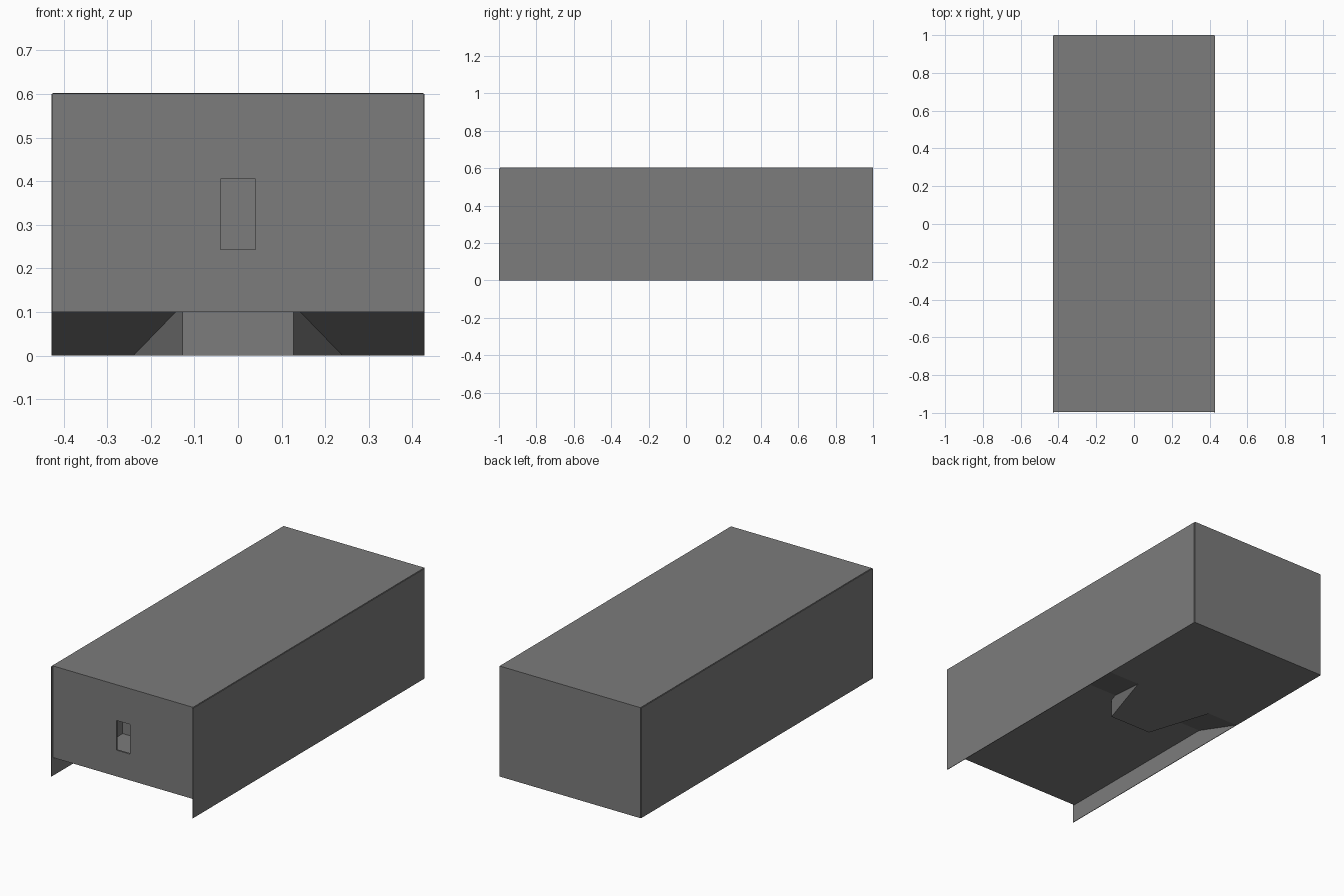
import bpy
import bmesh
from mathutils import Vector

cube = bpy.data.objects.get("Cube")
if cube:
    bpy.data.objects.remove(cube, do_unlink=True)

grey = bpy.data.materials.new("housing_grey")
grey.use_nodes = True
colour = (0.2, 0.2, 0.2, 1)
grey.diffuse_color = colour
grey.node_tree.nodes["Principled BSDF"].inputs["Base Color"].default_value = colour


def prism(name, outline, sweep):
    """Extrude a flat outline along the sweep vector."""
    bm = bmesh.new()
    face = bm.faces.new([bm.verts.new(p) for p in outline])
    result = bmesh.ops.extrude_face_region(bm, geom=[face])
    moved = [v for v in result["geom"] if isinstance(v, bmesh.types.BMVert)]
    bmesh.ops.translate(bm, verts=moved, vec=Vector(sweep))
    bmesh.ops.recalc_face_normals(bm, faces=bm.faces)
    mesh = bpy.data.meshes.new(name)
    bm.to_mesh(mesh)
    bm.free()
    mesh.materials.append(grey)
    obj = bpy.data.objects.new(name, mesh)
    bpy.context.collection.objects.link(obj)
    return obj


def box(name, low, high):
    (x0, y0, z0), (x1, y1, z1) = low, high
    outline = [(x0, y0, z0), (x1, y0, z0), (x1, y1, z0), (x0, y1, z0)]
    return prism(name, outline, (0, 0, z1 - z0))


def cut(target, cutter):
    cutter.hide_render = True
    cutter.hide_viewport = True
    mod = target.modifiers.new(cutter.name, "BOOLEAN")
    mod.operation = "DIFFERENCE"
    mod.solver = "EXACT"
    mod.object = cutter


HALF = 0.425

# Main housing: raised floor at the front, ramp down to a full-depth rear
side = [(-0.99, 0.1), (0.02, 0.1), (0.32, 0), (1, 0), (1, 0.6), (-0.99, 0.6)]
body = prism("housing", [(-HALF, y, z) for y, z in side], (2 * HALF, 0, 0))

# Tapered nose under the housing
prism("underside_nose",
      [(-0.127, -0.03, 0), (0.127, -0.03, 0), (0.24, 0.32, 0), (-0.24, 0.32, 0)],
      (0, 0, 0.15))

# Thin side panels reaching down past the raised floor
for name, s in (("left_panel", 1), ("right_panel", -1)):
    box(name, (s * HALF, -1, 0), (s * (HALF + 0.003), 0.995, 0.6))

# Top sheet
box("top_sheet", (-HALF, -0.995, 0.6), (HALF, 1, 0.603))

# Inner chamber seen through the front slot
cut(body, box("chamber_cutter", (-0.29, -0.98, 0.11), (0.29, -0.58, 0.55)))
cut(body, box("slot_cutter", (-0.04, -1.05, 0.243), (0.04, -0.9, 0.405)))
